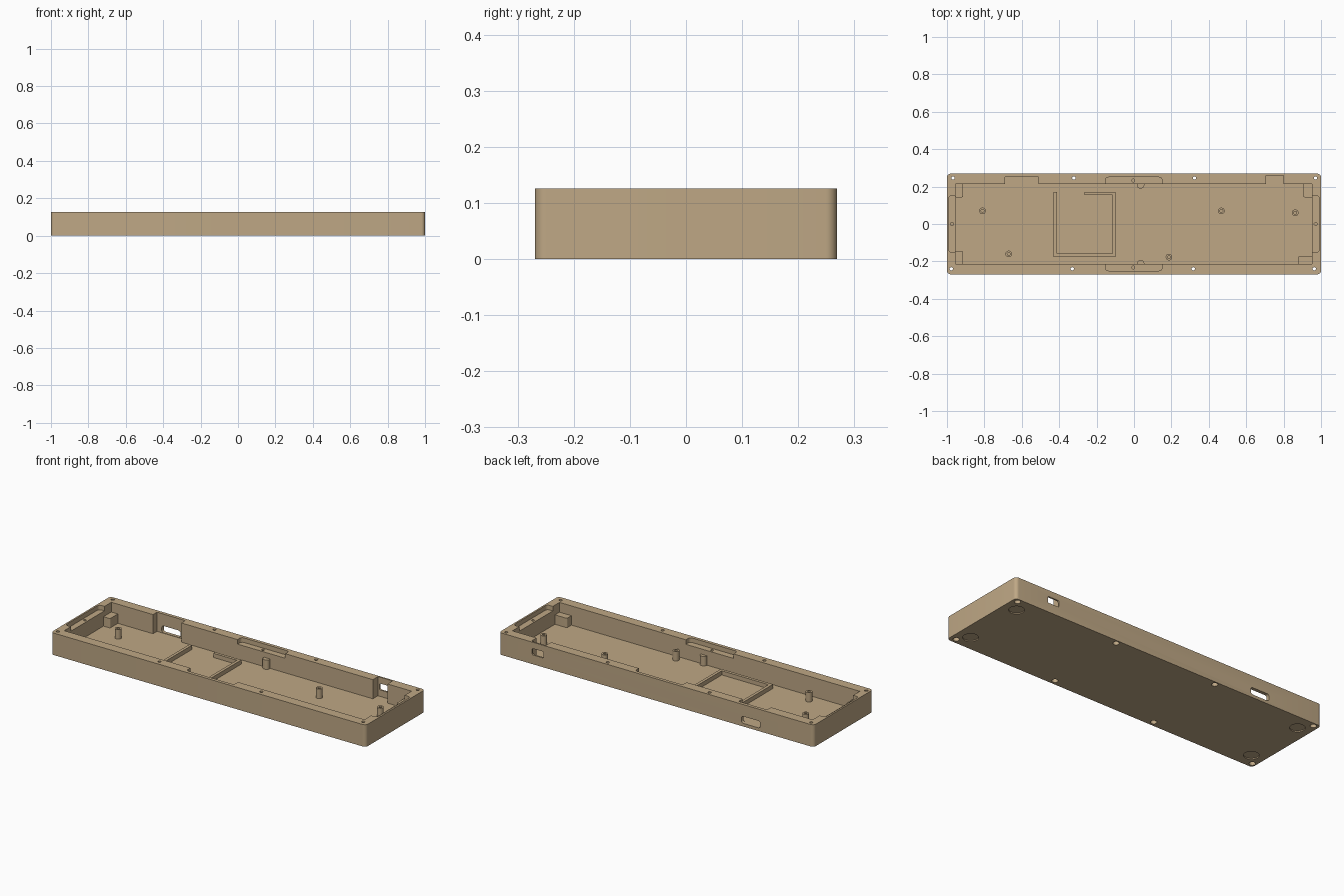
import bpy, bmesh, math
from mathutils import Matrix

if "Cube" in bpy.data.objects:
    bpy.data.objects.remove(bpy.data.objects["Cube"])

TOP, FLOOR, STAND = 0.126, 0.016, 0.07
tan = bpy.data.materials.new("tan plastic")
tan.diffuse_color = (0.52, 0.39, 0.235, 1)
tan.use_nodes = True
tan.node_tree.nodes["Principled BSDF"].inputs["Base Color"].default_value = tan.diffuse_color


def finish(bm, name):
    bmesh.ops.recalc_face_normals(bm, faces=bm.faces[:])
    me = bpy.data.meshes.new(name)
    bm.to_mesh(me)
    bm.free()
    me.materials.append(tan)
    ob = bpy.data.objects.new(name, me)
    bpy.context.collection.objects.link(ob)
    return ob


def box(name, x0, x1, y0, y1, z0, z1, r=0, axis=2, seg=5):
    """Box from bounds, edges parallel to the axis rounded by r."""
    bm = bmesh.new()
    bmesh.ops.create_cube(bm, size=1)
    for v in bm.verts:
        v.co.x = x1 if v.co.x > 0 else x0
        v.co.y = y1 if v.co.y > 0 else y0
        v.co.z = z1 if v.co.z > 0 else z0
    if r:
        edges = [e for e in bm.edges
                 if abs((e.verts[0].co - e.verts[1].co).normalized()[axis]) > 0.9]
        bmesh.ops.bevel(bm, geom=edges, offset=r, segments=seg, affect='EDGES', profile=0.5)
    return finish(bm, name)


def cyl(name, x, y, r, z0, z1, n=24):
    bm = bmesh.new()
    bmesh.ops.create_cone(bm, cap_ends=True, segments=n, radius1=r, radius2=r, depth=z1 - z0,
                          matrix=Matrix.Translation((x, y, (z0 + z1) / 2)))
    return finish(bm, name)


def cut(target, cutters):
    for c in cutters:
        m = target.modifiers.new("cut", 'BOOLEAN')
        m.operation, m.solver, m.object = 'DIFFERENCE', 'EXACT', c
    bpy.context.view_layer.update()
    dg = bpy.context.evaluated_depsgraph_get()
    me = bpy.data.meshes.new_from_object(target.evaluated_get(dg))
    target.modifiers.clear()
    target.data = me
    for c in cutters:
        bpy.data.objects.remove(c)


def smooth(ob):
    bpy.ops.object.select_all(action='DESELECT')
    ob.select_set(True)
    bpy.context.view_layer.objects.active = ob
    bpy.ops.object.shade_smooth_by_angle(angle=math.radians(30))


# Case shell with rounded vertical corners
case = box("case_shell", -1, 1, -0.269, 0.269, 0, TOP, 0.02, seg=8)
hi = TOP + 0.05
cutters = [
    box("cavity", -0.955, 0.953, -0.213, 0.214, FLOOR, hi),
    # Connector bays in the back wall
    box("bay_a", -0.69, -0.51, 0.18, 0.25, FLOOR, hi),
    box("bay_b", 0.707, 0.80, 0.18, 0.26, FLOOR, hi),
    # Openings through the back wall
    box("port", -0.66, -0.54, 0.22, 0.3, 0.018, 0.058, 0.014, 1),
    box("switch_slot", 0.717, 0.79, 0.22, 0.3, 0.053, 0.09, 0.008, 1),
    # Shallow latch recesses in the rim
    box("recess_back", -0.153, 0.15, 0.17, 0.25, 0.1, hi, 0.016),
    box("recess_front", -0.153, 0.15, -0.25, -0.17, 0.1, hi, 0.016),
    box("recess_left", -0.99, -0.92, -0.153, 0.152, 0.1, hi, 0.016),
    box("recess_right", 0.92, 0.99, -0.153, 0.152, 0.1, hi, 0.016),
]
# Pilot holes inside the recesses
for x, y in [(-0.004, 0.232), (-0.004, -0.232), (-0.973, 0), (0.971, 0)]:
    cutters.append(cyl("pilot", x, y, 0.008, 0.06, 0.13, 16))
# Through screw holes with counterbores below
for i in range(4):
    for x, y in [(-0.968 + 0.646 * i, 0.246), (-0.977 + 0.647 * i, -0.24)]:
        cutters.append(cyl("screw", x, y, 0.009, -0.05, hi, 16))
        cutters.append(cyl("bore", x, y, 0.0165, -0.05, 0.04, 24))
# Shallow foot pockets on the underside
for sx in (-1, 1):
    for sy in (-1, 1):
        cutters.append(cyl("foot", sx * 0.92, sy * 0.18, 0.04, -0.05, 0.006, 32))
cut(case, cutters)
smooth(case)

# Corner support blocks
for name, x0, x1, y0, y1 in [
        ("back_left", -0.96, -0.913, 0.143, 0.22), ("front_left", -0.96, -0.913, -0.22, -0.145),
        ("back_right", 0.905, 0.96, 0.143, 0.22), ("front_right", 0.877, 0.96, -0.22, -0.172)]:
    smooth(box("corner_block_" + name, x0, x1, y0, y1, FLOOR - 0.004, STAND, 0.008))

# Hollow board standoffs
for i, (x, y) in enumerate([(-0.81, 0.07), (-0.67, -0.16), (0.467, 0.07),
                            (0.862, 0.06), (0.187, -0.177)]):
    post = cyl("standoff_%d" % (i + 1), x, y, 0.0175, FLOOR - 0.004, STAND)
    cut(post, [cyl("post_hole", x, y, 0.008, FLOOR + 0.01, STAND + 0.05, 16)])
    smooth(post)

# Half posts against the long walls
for name, y0, y1 in [("back", 0.19, 0.235), ("front", -0.235, -0.193)]:
    smooth(box("half_post_" + name, 0.016, 0.055, y0, y1, FLOOR - 0.004, STAND, 0.017))

# Low battery tray walls
for name, x0, x1, y0, y1 in [
        ("left", -0.43, -0.413, -0.176, 0.172), ("front", -0.42, -0.11, -0.176, -0.159),
        ("right", -0.116, -0.099, -0.176, 0.172), ("back", -0.265, -0.11, 0.155, 0.172)]:
    box("tray_wall_" + name, x0, x1, y0, y1, FLOOR - 0.004, 0.04)
